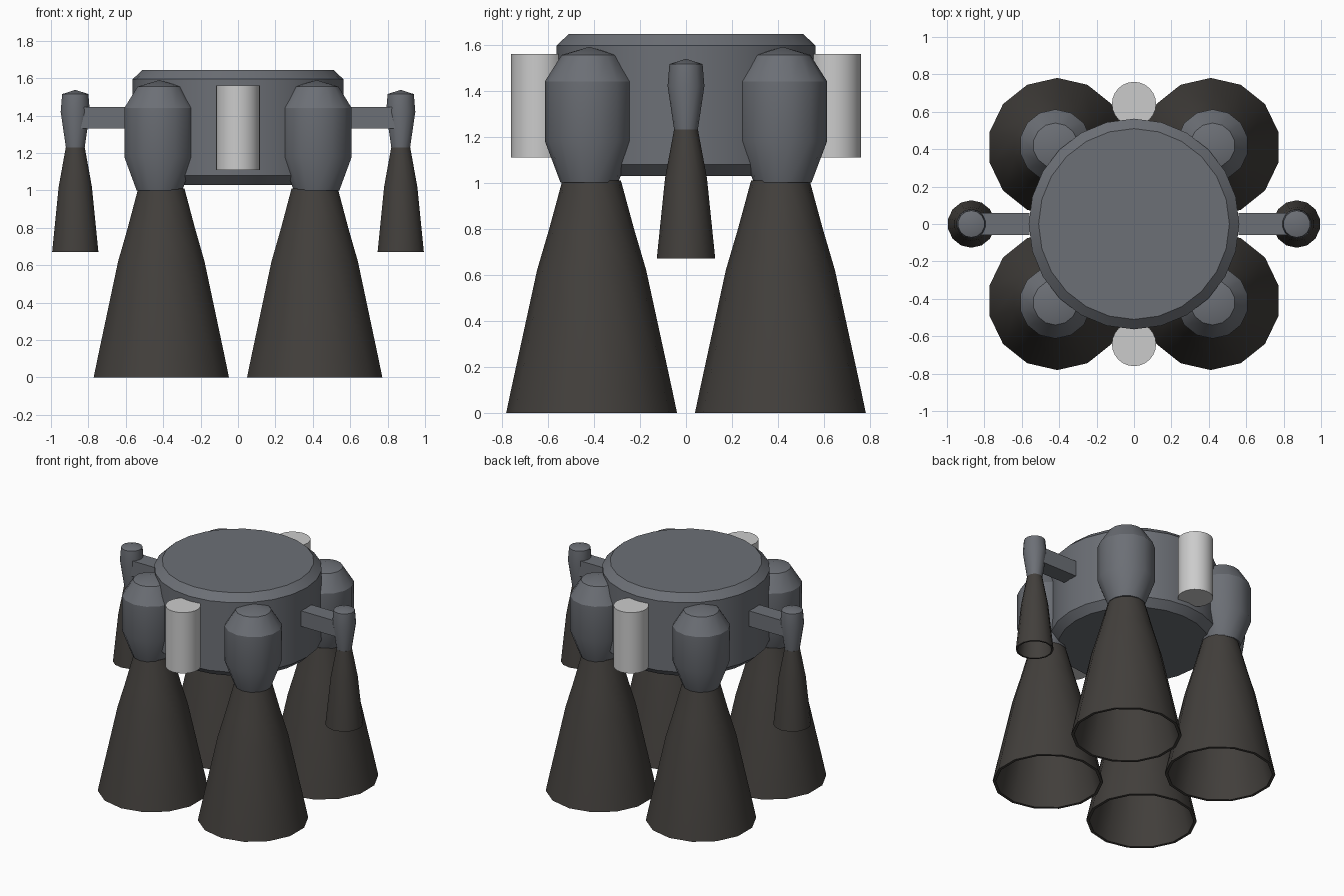
import bpy, bmesh, math

if "Cube" in bpy.data.objects:
    bpy.data.objects.remove(bpy.data.objects["Cube"])


def material(name, rgb):
    m = bpy.data.materials.new(name)
    m.diffuse_color = (*rgb, 1)
    m.use_nodes = True
    m.node_tree.nodes["Principled BSDF"].inputs["Base Color"].default_value = m.diffuse_color
    return m


GREY = material("steel_grey", (0.15, 0.16, 0.18))
DARK = material("dark_metal", (0.055, 0.05, 0.045))
WHITE = material("tank_white", (0.8, 0.8, 0.81))


def finish(name, bm, mat):
    bmesh.ops.recalc_face_normals(bm, faces=bm.faces)
    me = bpy.data.meshes.new(name)
    bm.to_mesh(me)
    bm.free()
    me.materials.append(mat)
    ob = bpy.data.objects.new(name, me)
    bpy.context.collection.objects.link(ob)
    bpy.ops.object.select_all(action='DESELECT')
    ob.select_set(True)
    bpy.context.view_layer.objects.active = ob
    bpy.ops.object.shade_smooth_by_angle(angle=math.radians(30))
    return ob


def lathe(name, profile, sides, mat, x=0, y=0, phase=0.0):
    """Revolve (radius, z) points around a vertical axis at x, y; r = 0 closes to a tip."""
    bm = bmesh.new()
    rings = []
    for r, z in profile:
        n = sides if r else 1
        rings.append([bm.verts.new((x + r * math.cos(phase + math.tau * i / sides),
                                    y + r * math.sin(phase + math.tau * i / sides), z))
                      for i in range(n)])
    for a, b in zip(rings, rings[1:]):
        for i in range(sides):
            j = (i + 1) % sides
            quad = [a[i % len(a)], a[j % len(a)], b[j % len(b)], b[i % len(b)]]
            bm.faces.new(list(dict.fromkeys(quad)))
    for ring in (rings[0], rings[-1]):
        if len(ring) > 1:
            bm.faces.new(ring)
    return finish(name, bm, mat)


def nozzle(name, outer, wall, sides, x, y, phase):
    """Hollow bell: outer profile, then the inner wall back up to a closed throat."""
    inner = [(r - wall, z) for r, z in outer]
    inner[-1] = (inner[-1][0], inner[-1][1] - wall)
    top = outer[-1][1]
    lathe(name, [(0, top)] + outer[::-1] + inner + [(0, top - wall)],
          sides, DARK, x, y, phase)


# Central drum with bevelled rims
lathe("central_drum", [(0.51, 1.03), (0.563, 1.08), (0.563, 1.595), (0.51, 1.645)], 24, GREY)

# Four main engines
for sx in (-1, 1):
    for sy in (-1, 1):
        tag = ("left" if sx < 0 else "right") + ("_front" if sy < 0 else "_back")
        lathe("engine_housing_" + tag,
              [(0.125, 1.0), (0.193, 1.18), (0.193, 1.44), (0.12, 1.555), (0, 1.59)],
              14, GREY, sx * 0.42, sy * 0.42, math.pi / 2)
        nozzle("engine_nozzle_" + tag,
               [(0.371, 0), (0.35, 0.1), (0.237, 0.62), (0.184, 0.8), (0.127, 1.01)],
               0.02, 14, sx * 0.41, sy * 0.41, math.pi / 2)

# Two small steering thrusters on arms
for sx, side in ((-1, "left"), (1, "right")):
    lathe("thruster_housing_" + side,
          [(0.05, 1.22), (0.08, 1.42), (0.072, 1.515), (0, 1.538)],
          14, GREY, sx * 0.87, 0, math.pi / 2)
    nozzle("thruster_nozzle_" + side,
           [(0.127, 0.67), (0.091, 1.02), (0.052, 1.23)],
           0.012, 14, sx * 0.87, 0, math.pi / 2)
    bm = bmesh.new()
    bmesh.ops.create_cube(bm, size=1)
    bmesh.ops.scale(bm, vec=(0.28, 0.12, 0.115), verts=bm.verts)
    bmesh.ops.translate(bm, vec=(sx * 0.70, 0, 1.388), verts=bm.verts)
    finish("thruster_arm_" + side, bm, GREY)

# White tanks at front and back
for sy, side in ((-1, "front"), (1, "back")):
    lathe("tank_" + side, [(0.118, 1.11), (0.118, 1.56)], 24, WHITE, 0, sy * 0.642)
